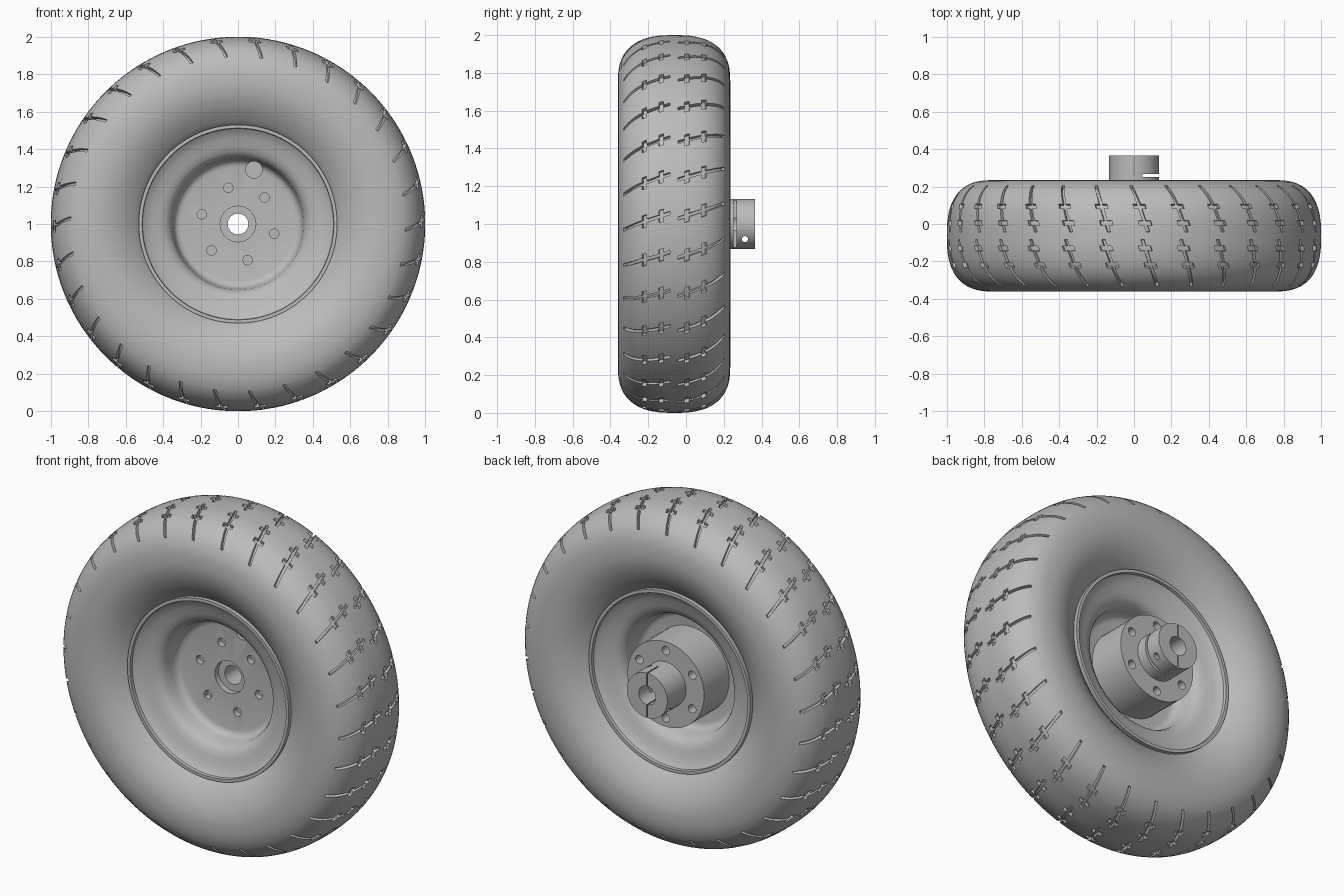
import bpy, bmesh, math
from mathutils import Matrix, Vector

if "Cube" in bpy.data.objects:
    bpy.data.objects.remove(bpy.data.objects["Cube"])

MID = -0.063            # middle plane of the tyre
HALF, SHOULDER = 0.2975, 0.75
POWER = 2.6             # squareness of the tread section
PITCHES = 30            # repeats of the tread pattern
STEP = math.tau / PITCHES
START = 0.21 * STEP     # angle of the first pattern

grey = bpy.data.materials.new("plain grey")
grey.use_nodes = True
grey.diffuse_color = (0.5, 0.5, 0.5, 1)
grey.node_tree.nodes["Principled BSDF"].inputs["Base Color"].default_value = grey.diffuse_color


def polar(r, y, a):
    return Vector((r * math.cos(a), y, 1 + r * math.sin(a)))


def finish(name, bm):
    bmesh.ops.recalc_face_normals(bm, faces=bm.faces)
    mesh = bpy.data.meshes.new(name)
    bm.to_mesh(mesh)
    bm.free()
    mesh.materials.append(grey)
    obj = bpy.data.objects.new(name, mesh)
    bpy.context.collection.objects.link(obj)
    return obj


def ring_body(name, sections):
    """Join closed sections round the axle into an endless ring."""
    bm = bmesh.new()
    rows = [[bm.verts.new(p) for p in section] for section in sections]
    for i, a in enumerate(rows):
        b = rows[(i + 1) % len(rows)]
        for j in range(len(a)):
            k = (j + 1) % len(a)
            bm.faces.new((a[j], a[k], b[k], b[j]))
    return finish(name, bm)


def lathe(name, profile, steps):
    return ring_body(name, [[polar(r, y, math.tau * i / steps) for r, y in profile]
                            for i in range(steps)])


def cylinder(name, center, radius, length, axis, sides=24):
    bm = bmesh.new()
    turn = Matrix.Rotation(math.pi / 2, 4, 'X' if axis == 'Y' else 'Y')
    bmesh.ops.create_cone(bm, cap_ends=True, segments=sides, radius1=radius, radius2=radius,
                          depth=length, matrix=Matrix.Translation(center) @ turn)
    return finish(name, bm)


def box(name, low, high):
    bm = bmesh.new()
    low, high = Vector(low), Vector(high)
    bmesh.ops.create_cube(bm, size=1, matrix=Matrix.Translation((low + high) / 2)
                          @ Matrix.Diagonal((*(high - low), 1)))
    return finish(name, bm)


def cut(obj, cutter):
    cutter.hide_render = True
    mod = obj.modifiers.new(cutter.name, 'BOOLEAN')
    mod.operation, mod.solver, mod.object = 'DIFFERENCE', 'EXACT', cutter
    bpy.context.view_layer.objects.active = obj
    bpy.ops.object.modifier_apply(modifier=mod.name)
    bpy.data.objects.remove(cutter)


def smooth(obj, degrees):
    bpy.ops.object.select_all(action='DESELECT')
    obj.select_set(True)
    bpy.context.view_layer.objects.active = obj
    bpy.ops.object.shade_smooth_by_angle(angle=math.radians(degrees))


# Tread: two slanted grooves per pitch, each crossed by two short bars
GROOVE_START, GROOVE_END, GROOVE_WIDTH = 0.022, 0.267, 0.008
BARS, BAR_WIDTH, BAR_REACH = (0.068, 0.158), 0.012, 0.032
DEPTH, WALL = 0.02, 0.001


def tread_radius(h):
    return SHOULDER + 0.25 * (1 - (abs(h) / HALF) ** POWER) ** (1 / POWER)


def slant(h):
    """Angle of the groove line; the two sides are staggered at the crown."""
    d = min(abs(h), GROOVE_END)
    if d < GROOVE_START:
        lean = -0.0147 * d / GROOVE_START
    else:
        lean = 0.33 * d - 0.022 + 1.3 * max(d - 0.17, 0) ** 2
    return math.copysign(lean, h * lean)


def is_cut(h, u):
    d, e = abs(h), 1e-6
    groove = GROOVE_START - e < d < GROOVE_END + e and abs(u) < GROOVE_WIDTH + e
    bar = any(abs(d - b) < BAR_WIDTH + e for b in BARS) and abs(u) < BAR_REACH + e
    return groove or bar


def tread_point(h, u, angle):
    r, y = tread_radius(h), MID + h
    if is_cut(h, u):
        e = 0.002
        slope = (tread_radius(h + e) - tread_radius(h - e)) / (2 * e)
        inward = Vector((1, -slope)).normalized() * DEPTH
        r, y = r - inward.x, y - inward.y
    return polar(r, y, angle + u + slant(h))


# Rows across the tread: an even curve plus the edges of the cuts
rows = [HALF * math.sin(math.pi / 2 * i / 16) ** (2 / POWER) for i in range(17)]
edges = [GROOVE_START - WALL, GROOVE_START, GROOVE_END, GROOVE_END + WALL]
for b in BARS:
    for w in (BAR_WIDTH, BAR_WIDTH + WALL):
        edges += [b - w, b + w]
rows = sorted([h for h in rows if min(abs(h - e) for e in edges) > 0.003] + edges)
rows = [-h for h in reversed(rows[1:])] + rows

# Columns round one pitch
columns = [-STEP / 2]
for u in (-0.068, -BAR_REACH - WALL, -BAR_REACH, -GROOVE_WIDTH - WALL, -GROOVE_WIDTH):
    columns.append(u)
columns += [-u for u in reversed(columns[1:])]

# Tyre: squarish tread with the sidewalls curving in to the rim
wall = [(0.71, 0.293), (0.67, 0.282), (0.63, 0.265), (0.59, 0.242), (0.555, 0.215),
        (0.525, 0.19), (0.505, 0.15)]
sections = []
for i in range(PITCHES):
    for u in columns:
        angle = START + STEP * i
        front = [polar(r, MID - h, angle + u + slant(-h)) for r, h in reversed(wall)]
        back = [polar(r, MID + h, angle + u + slant(h)) for r, h in wall]
        sections.append(front + [tread_point(h, u, angle) for h in rows] + back)
tyre = ring_body("tyre", sections)
smooth(tyre, 30)

# Rim: deep dish on both sides of a thin web
dish = [(0.095, 0.017), (0.305, 0.017), (0.325, 0.022), (0.338, 0.035), (0.346, 0.06),
        (0.353, 0.105), (0.367, 0.133), (0.39, 0.15), (0.42, 0.161), (0.46, 0.172),
        (0.495, 0.188), (0.51, 0.2), (0.512, 0.218), (0.53, 0.218), (0.53, 0.185), (0.49, 0.15)]
rim = lathe("rim", [(r, MID - h) for r, h in dish] + [(r, MID + h) for r, h in reversed(dish)], 96)
for i in range(6):
    cut(rim, cylinder("bolt_cutter", polar(0.2, MID, math.radians(45 + 60 * i)), 0.025, 0.1, 'Y'))
cut(rim, cylinder("valve_cutter", (0.085, -0.13, 1.29), 0.045, 0.14, 'Y'))
smooth(rim, 35)

# Hub: wide flange with blind bolt holes and a bored clamp collar behind it
hub = lathe("hub", [(0.055, -0.046), (0.252, -0.046), (0.252, 0.19), (0.133, 0.19),
                    (0.133, 0.365), (0.055, 0.365)], 64)
for i in range(6):
    cut(hub, cylinder("flange_cutter", polar(0.2, 0.15, math.radians(30 + 60 * i)), 0.025, 0.16, 'Y'))

# Clamp slits and cross screw hole
cut(hub, box("side_slit_cutter", (0.045, 0.252, 0.8), (0.2, 0.268, 1.2)))
cut(hub, box("clamp_slit_cutter", (-0.004, 0.26, 0.8), (0.004, 0.4, 1.2)))
cut(hub, cylinder("screw_cutter", (0, 0.312, 0.92), 0.016, 0.4, 'X', 16))
smooth(hub, 35)
